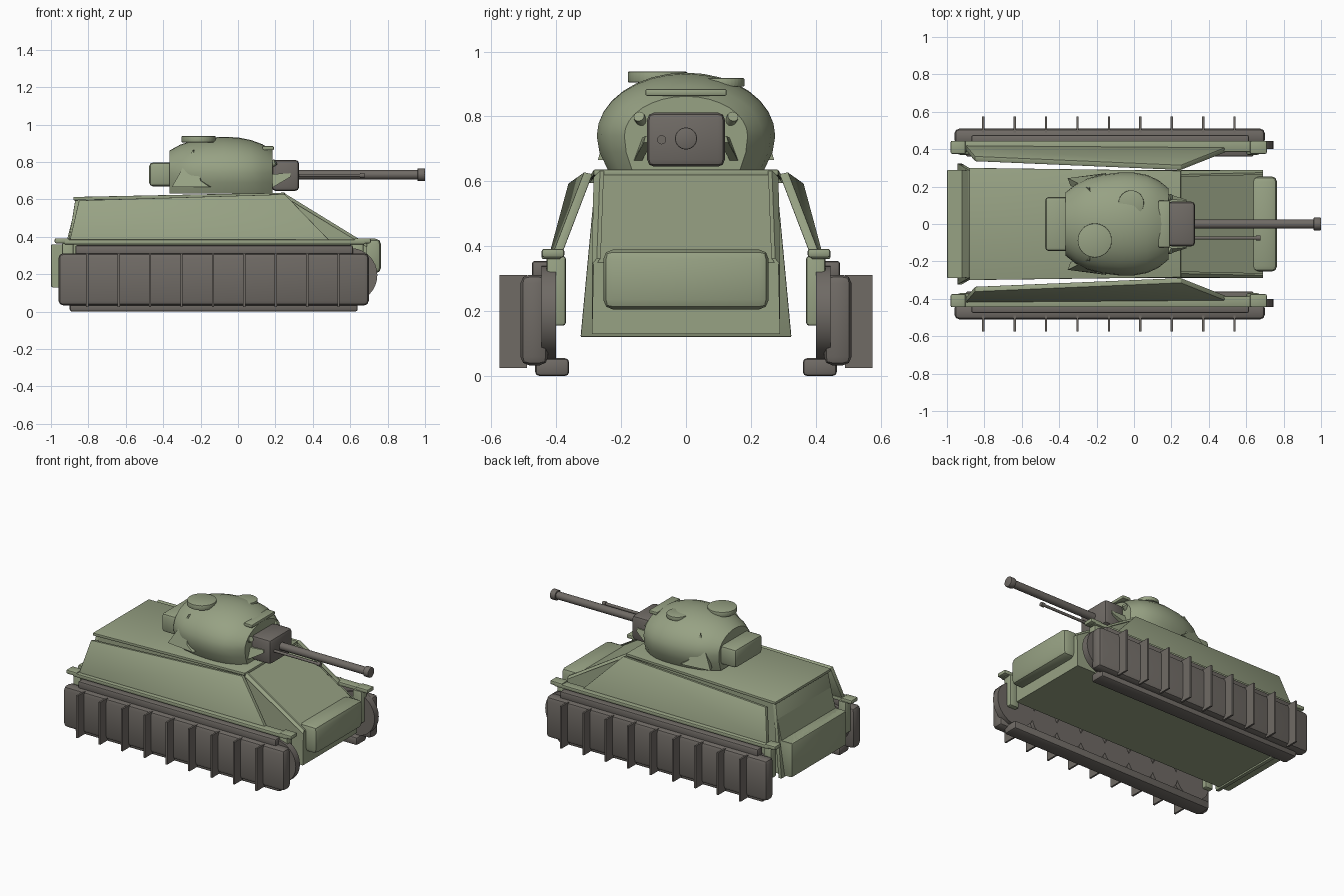
import bpy, bmesh, math
from mathutils import Vector


def material(name, rgb):
    m = bpy.data.materials.new(name)
    m.diffuse_color = (*rgb, 1)
    return m


GREEN = material("olive_green", (0.31, 0.36, 0.23))
DARK = material("dark_grey", (0.16, 0.145, 0.13))


def finish(name, bm, mat, bevel=0, segments=2):
    bmesh.ops.recalc_face_normals(bm, faces=bm.faces[:])
    if bevel:
        bmesh.ops.bevel(bm, geom=bm.edges[:], offset=bevel, segments=segments,
                        profile=0.5, affect='EDGES')
    me = bpy.data.meshes.new(name)
    bm.to_mesh(me)
    bm.free()
    me.materials.append(mat)
    ob = bpy.data.objects.new(name, me)
    bpy.context.collection.objects.link(ob)
    bpy.ops.object.select_all(action='DESELECT')
    ob.select_set(True)
    bpy.context.view_layer.objects.active = ob
    bpy.ops.object.shade_smooth_by_angle(angle=math.radians(32))
    return ob


def loft(name, rings, mat, bevel=0):
    bm = bmesh.new()
    vs = [[bm.verts.new(p) for p in r] for r in rings]
    n = len(rings[0])
    for a, b in zip(vs, vs[1:]):
        for i in range(n):
            j = (i + 1) % n
            bm.faces.new((a[i], a[j], b[j], b[i]))
    bm.faces.new(vs[0])
    bm.faces.new(vs[-1][::-1])
    return finish(name, bm, mat, bevel)


def box(name, x, y, z, mat, bevel=0):
    y = sorted(y)
    rings = [[(a, y[0], z[0]), (a, y[1], z[0]), (a, y[1], z[1]), (a, y[0], z[1])] for a in x]
    return loft(name, rings, mat, bevel)


def plate(name, pts, offset, mat, bevel=0):
    return loft(name, [pts, [tuple(Vector(p) + Vector(offset)) for p in pts]], mat, bevel)


def cylinder(name, start, end, r, mat, n=32, bevel=0):
    a, b = Vector(start), Vector(end)
    q = (b - a).to_track_quat('Z', 'Y')
    ring = [q @ Vector((r * math.cos(2 * math.pi * i / n), r * math.sin(2 * math.pi * i / n), 0))
            for i in range(n)]
    return loft(name, [[a + v for v in ring], [b + v for v in ring]], mat, bevel)


# Hull body with sloped nose
hull = [(-0.99, 0.13, 0.29), (0.69, 0.13, 0.29), (0.69, 0.35, 0.285), (0.25, 0.62, 0.27),
        (-0.86, 0.60, 0.28), (-0.92, 0.36, 0.29), (-0.99, 0.36, 0.29)]
loft("hull", [[(x, s * w, z) for x, z, w in hull] for s in (-1, 1)], GREEN)
box("rear_box", (-1.0, -0.90), (-0.29, 0.29), (0.13, 0.36), GREEN, 0.008)
# Slanted rear plate
plate("rear_plate", [(-0.945, -0.325, 0.12), (-0.945, 0.325, 0.12),
                     (-0.87, 0.28, 0.60), (-0.87, -0.28, 0.60)], (0.025, 0, 0), GREEN, 0.004)
# Roof deck, tapering toward the front
plate("deck", [(-0.88, -0.30, 0.595), (-0.88, 0.30, 0.595),
               (0.25, 0.285, 0.618), (0.25, -0.285, 0.618)], (0, 0, 0.018), GREEN, 0.003)
box("nose_housing", (0.63, 0.765), (-0.255, 0.255), (0.205, 0.39), GREEN, 0.03)

for s, side in ((1, "left"), (-1, "right")):
    # Glacis edge strip
    plate(side + "_glacis_edge", [(0.25, s * 0.265, 0.632), (0.69, s * 0.275, 0.362),
                                  (0.69, s * 0.29, 0.345), (0.25, s * 0.285, 0.612)],
          (0, -s * 0.012, 0), GREEN)
    # Sloping side armour
    plate(side + "_side_armour", [(-0.90, s * 0.42, 0.38), (-0.85, s * 0.362, 0.595),
                                  (0.25, s * 0.315, 0.628), (0.49, s * 0.41, 0.38)],
          (0, -s * 0.027, -0.006), GREEN, 0.003)
    # Fender and its end supports
    box(side + "_fender", (-0.93, 0.68), (s * 0.385, s * 0.445), (0.36, 0.385), GREEN, 0.006)
    for x0, x1 in ((-0.98, -0.90), (0.62, 0.71)):
        box(side + "_fender_end", (x0, x1), (s * 0.375, s * 0.445), (0.365, 0.392), GREEN, 0.008)
    for x0, x1 in ((-0.94, -0.88), (0.60, 0.67)):
        box(side + "_fender_support", (x0, x1), (s * 0.37, s * 0.43), (0.155, 0.37), GREEN, 0.01)
    # Track skirt with rails
    box(side + "_track", (-0.96, 0.70), (s * 0.425, s * 0.51), (0.033, 0.312), DARK, 0.026)
    box(side + "_upper_rail", (-0.87, 0.615), (s * 0.42, s * 0.475), (0.30, 0.355), DARK, 0.01)
    box(side + "_lower_rail", (-0.90, 0.64), (s * 0.36, s * 0.465), (0.0, 0.055), DARK, 0.013)
    # Vertical ribs
    for i in range(9):
        x = -0.806 + 0.168 * i
        box(side + "_rib", (x - 0.006, x + 0.006), (s * 0.49, s * 0.575), (0.025, 0.312), DARK)
    # Wheels: large sprockets at the ends, road wheels between
    cylinder(side + "_sprocket", (0.60, s * 0.40, 0.195), (0.60, s * 0.445, 0.195), 0.145, DARK)
    cylinder(side + "_idler", (-0.80, s * 0.40, 0.185), (-0.80, s * 0.445, 0.185), 0.13, DARK)
    for i in range(6):
        x = -0.58 + 0.19 * i
        cylinder(side + "_road_wheel", (x, s * 0.40, 0.15), (x, s * 0.44, 0.15), 0.10, DARK)
    # Turret fins, cheek braces and sight ports
    plate(side + "_turret_fin", [(-0.355, s * 0.245, 0.665), (-0.15, s * 0.272, 0.665),
                                 (-0.20, s * 0.262, 0.70), (-0.24, s * 0.19, 0.865)],
          (0.015, -s * 0.04, 0), GREEN)
    plate(side + "_cheek_brace", [(0.17, s * 0.165, 0.655), (0.28, s * 0.13, 0.72),
                                  (0.28, s * 0.125, 0.74), (0.17, s * 0.135, 0.735)],
          (0, -s * 0.025, 0), GREEN)
    cylinder(side + "_sight_port", (0.15, s * 0.13, 0.77), (0.20, s * 0.145, 0.80), 0.017, GREEN, 12)

# Turret shell: domed sections along the length
sections = [(-0.365, 0.17, 0.862), (-0.31, 0.213, 0.892), (-0.25, 0.243, 0.912),
            (-0.17, 0.264, 0.928), (-0.08, 0.275, 0.935), (0.0, 0.275, 0.931),
            (0.07, 0.262, 0.917), (0.13, 0.235, 0.895), (0.185, 0.19, 0.862)]
rings = []
for x, w, top in sections:
    arc = [(x, w * math.cos(t * math.pi / 16), 0.74 + (top - 0.74) * math.sin(t * math.pi / 16))
           for t in range(17)]
    low = [(x, -0.97 * w, 0.69), (x, -0.87 * w, 0.632), (x, 0.87 * w, 0.632), (x, 0.97 * w, 0.69)]
    rings.append(arc + low)
loft("turret", rings, GREEN)
box("turret_brow", (0.13, 0.192), (-0.125, 0.125), (0.863, 0.885), GREEN, 0.006)
box("turret_bustle", (-0.475, -0.34), (-0.145, 0.145), (0.67, 0.797), GREEN, 0.02)

# Roof hatches
cylinder("large_hatch", (-0.21, -0.088, 0.905), (-0.21, -0.088, 0.938), 0.091, GREEN, 40, 0.003)
cylinder("small_hatch", (-0.015, 0.112, 0.892), (-0.015, 0.112, 0.918), 0.068, GREEN, 32, 0.003)

# Gun mantlet, barrel and coaxial gun
box("mantlet", (0.18, 0.327), (-0.12, 0.12), (0.645, 0.812), DARK, 0.022)
cylinder("barrel", (0.31, 0, 0.732), (0.98, 0, 0.732), 0.025, DARK)
cylinder("muzzle", (0.96, 0, 0.732), (1.0, 0, 0.732), 0.034, DARK, 32, 0.004)
cylinder("coaxial_gun", (0.31, -0.075, 0.728), (0.66, -0.075, 0.728), 0.009, DARK, 16)
cylinder("coaxial_muzzle", (0.652, -0.075, 0.728), (0.675, -0.075, 0.728), 0.014, DARK, 16)
